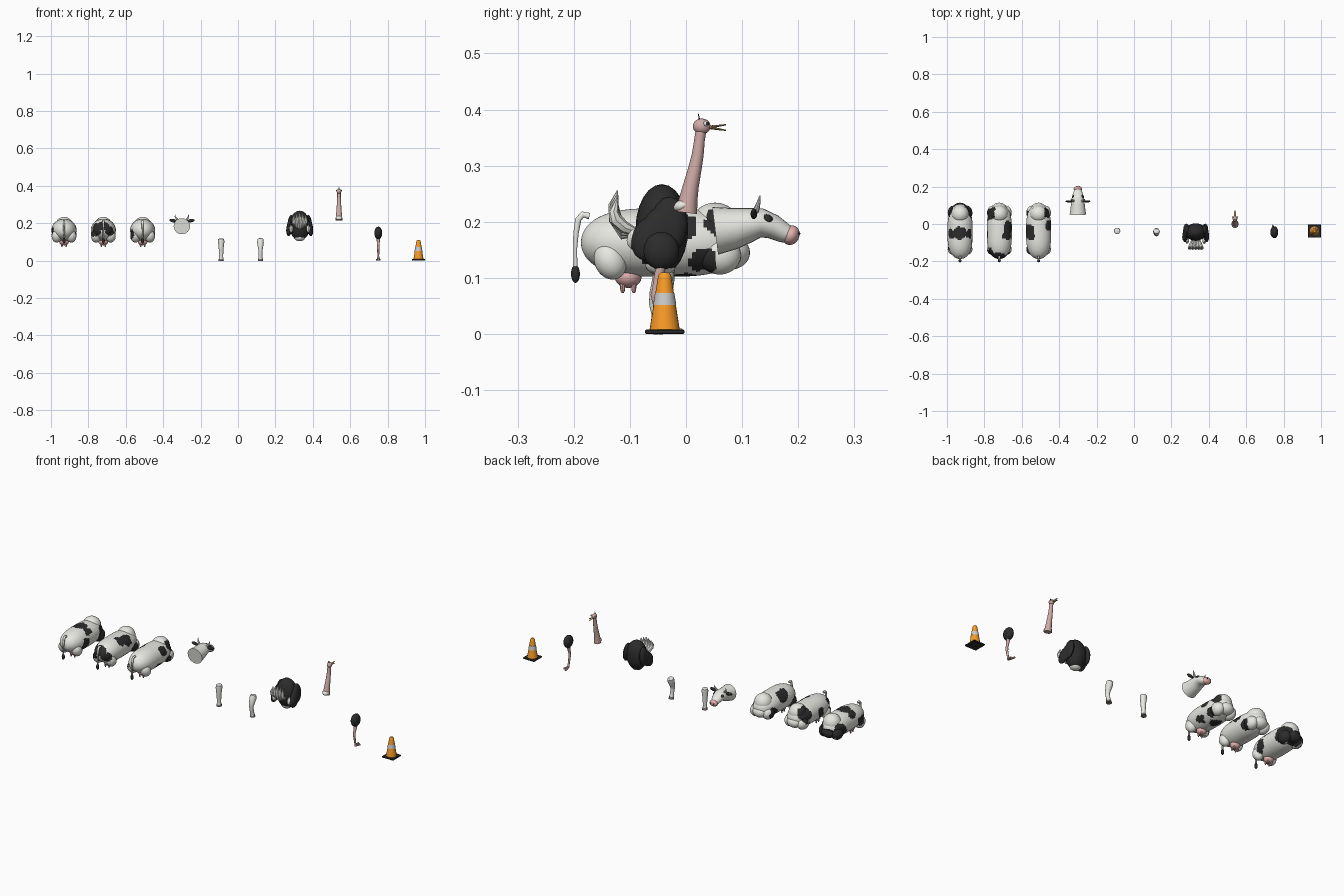
import bpy, bmesh, math
from mathutils import Vector, Matrix, Euler, noise

COL = {"white": (.80, .80, .76, 1), "black": (.025, .025, .025, 1), "pink": (.75, .43, .42, 1),
       "flesh": (.62, .40, .38, 1), "orange": (.95, .33, .02, 1), "beak": (.55, .38, .16, 1),
       "stripe": (.70, .70, .70, 1), "hoof": (.20, .17, .15, 1)}
MATS = {}
for k, c in COL.items():
    MATS[k] = bpy.data.materials.new(k)
    MATS[k].diffuse_color = c


def finish(name, bm, col, spots=None, angle=40):
    bmesh.ops.recalc_face_normals(bm, faces=bm.faces)
    me = bpy.data.meshes.new(name)
    me.materials.append(MATS[col])
    if spots:  # paint irregular black patches
        me.materials.append(MATS["black"])
        for f in bm.faces:
            p = f.calc_center_median() - Vector((spots[0], 0, 0))
            n = noise.noise_vector(p * 28) * .014
            f.material_index = int(any((p + n - Vector(s[:3])).length < s[3] for s in spots[1]))
    bm.to_mesh(me)
    bm.free()
    ob = bpy.data.objects.new(name, me)
    bpy.context.collection.objects.link(ob)
    bpy.ops.object.select_all(action='DESELECT')
    ob.select_set(True)
    bpy.context.view_layer.objects.active = ob
    bpy.ops.object.shade_smooth_by_angle(angle=math.radians(angle))
    return ob


def ball(name, loc, rad, col, rot=(0, 0, 0), seg=20, spots=None):
    bm = bmesh.new()
    bmesh.ops.create_uvsphere(bm, u_segments=seg, v_segments=max(6, seg * 2 // 3), radius=1)
    m = Matrix.Translation(loc) @ Euler([math.radians(a) for a in rot]).to_matrix().to_4x4()
    bmesh.ops.transform(bm, matrix=m @ Matrix.Diagonal((*rad, 1)), verts=bm.verts)
    return finish(name, bm, col, spots)


def tube(name, x0, pts, col, n=16, spots=None):
    """Loft of elliptical rings; each point is x, y, z, side radius, other radius."""
    bm = bmesh.new()
    P = [Vector((x0 + p[0], p[1], p[2])) for p in pts]
    rings = []
    for i, p in enumerate(pts):
        t = (P[min(i + 1, len(P) - 1)] - P[max(i - 1, 0)]).normalized()
        side = Vector((1, 0, 0))
        side = (side - side.dot(t) * t).normalized()
        up = t.cross(side)
        rings.append([bm.verts.new(P[i] + side * p[3] * math.cos(a) + up * p[4] * math.sin(a))
                      for a in (2 * math.pi * j / n for j in range(n))])
    for a, b in zip(rings, rings[1:]):
        for j in range(n):
            bm.faces.new((a[j], a[(j + 1) % n], b[(j + 1) % n], b[j]))
    bm.faces.new(rings[0])
    bm.faces.new(rings[-1])
    return finish(name, bm, col, spots)


def rnd(pts):  # round section: y, z, radius
    return [(0, y, z, r, r) for y, z, r in pts]


# Three cow bodies with different patches (x, y, z, radius)
SPOTS = [
    [(0, -.05, .225, .035), (.05, -.05, .21, .026), (-.05, -.05, .21, .026), (.06, .07, .15, .05),
     (-.06, .06, .15, .045), (.06, -.09, .15, .03), (0, .1, .13, .045), (-.06, -.11, .15, .03)],
    [(-.05, .06, .19, .042), (.05, -.02, .2, .035), (.04, -.06, .21, .03), (0, -.185, .2, .035),
     (-.05, -.17, .17, .042), (.045, -.18, .16, .03), (-.06, -.06, .16, .03), (.06, .04, .13, .03)],
    [(.055, .07, .20, .034), (-.05, -.045, .2, .038), (.06, -.01, .20, .03), (.06, .03, .12, .028),
     (.05, -.05, .13, .025), (-.06, .05, .14, .035), (-.05, -.13, .14, .028), (0, 0, .1, .03)]]
for i, cx in enumerate((-.93, -.72, -.51)):
    sp = (cx, SPOTS[i])
    k = str(i + 1)
    body = []
    for j in range(61):
        t = -math.cos(math.pi * (j + .3) / 60.6)
        r = (1 - abs(t) ** 3.2) ** .5
        body.append((0, -.041 + .146 * t, .163, .066 * r + .001, .06 * r + .001))
    tube("cow_body_" + k, cx, body, "white", 64, sp)
    ball("neck_stump_" + k, (cx, .052, .187), (.047, .047, .047), "white", seg=32, spots=sp)
    ball("brisket_" + k, (cx, .08, .145), (.04, .034, .03), "white", seg=32, spots=sp)
    for s in (-1, 1):
        ball("haunch_" + k, (cx + s * .039, -.135, .13), (.027, .028, .034), "white", (25, 0, 0), 32, sp)
        ball("shoulder_" + k, (cx + s * .036, .06, .14), (.03, .038, .034), "white", seg=32, spots=sp)
        for ty in (-.113, -.093):
            tube("teat_" + k, cx + s * .011, rnd([(ty, .09, .005), (ty, .077, .004), (ty, .073, .002)]), "pink", 8)
    ball("udder_" + k, (cx, -.103, .102), (.026, .024, .02), "pink")
    tube("tail_" + k, cx, rnd([(-.172, .21, .006), (-.184, .213, .006), (-.192, .204, .006), (-.196, .18, .005),
                               (-.198, .15, .004), (-.197, .115, .004)]), "white", 10)
    ball("tail_tuft_" + k, (cx, -.197, .107), (.008, .008, .016), "black", seg=12)

# Cow head
hx = -.30
tube("cow_head", hx, [(0, .052, .184, .044, .043), (0, .085, .188, .039, .037), (0, .112, .194, .036, .031),
                      (0, .135, .198, .034, .026), (0, .155, .191, .029, .022), (0, .175, .180, .022, .018),
                      (0, .19, .175, .017, .013)], "white", 24)
ball("muzzle", (hx, .187, .176), (.023, .015, .018), "pink", (-25, 0, 0))
for s in (-1, 1):
    ball("ear", (hx + s * .048, .121, .214), (.020, .006, .009), "black", (0, -s * 8, 0), 14)
    tube("horn", hx, [(s * .020, .122, .214, .006, .006), (s * .030, .127, .226, .005, .005),
                      (s * .036, .130, .237, .003, .003), (s * .035, .132, .247, .001, .001)], "white", 8)
    ball("eye_patch", (hx + s * .024, .146, .206), (.009, .010, .006), "black", (-25, s * 35, 0), 14)
    ball("nostril", (hx + s * .009, .2, .179), (.003, .004, .003), "black", seg=8)

# Cow front and back legs with hooves
tube("front_leg", -.09, rnd([(-.037, .118, .010), (-.037, .115, .016), (-.037, .1, .017), (-.038, .065, .013),
                             (-.037, .05, .0125), (-.037, .025, .010), (-.037, .01, .012)]), "white")
tube("back_leg", .12, rnd([(-.035, .118, .010), (-.036, .114, .016), (-.042, .098, .018), (-.052, .07, .0135),
                           (-.055, .054, .011), (-.049, .025, .010), (-.046, .01, .012)]), "white")
for hoof_x, hy in ((-.09, -.036), (.12, -.045)):
    tube("hoof", hoof_x, rnd([(hy, .012, .012), (hy + .001, 0, .0145)]), "hoof")

# Ostrich body, wings and plumes
ox = .33
ball("bird_body", (ox, -.043, .187), (.056, .047, .08), "black", seg=18)
for s in (-1, 1):
    for j in range(3):
        ball("wing_feathers", (ox + s * (.05 + .003 * j), -.03 - .017 * j, .195 - .012 * j),
             (.016, .032, .05 - .004 * j), "black", (-12 * j, -s * 6, 0), 12)
    ball("wing_tip", (ox + s * .046, -.088, .17), (.011, .017, .021), "white", (-25, 0, 0), 10)
for j in range(-2, 3):
    a = j * .3
    d = abs(j) * .006
    tube("tail_plume", ox + j * .009, [(0, -.085, .18, .006, .006), (a * .01, -.11, .178 + d, .011, .011),
         (a * .02, -.126, .205, .012, .012), (a * .025, -.129, .23 - d, .009, .009),
         (a * .02, -.122, .256 - d, .001, .001)], "white", 8)
ball("belly", (ox, -.045, .125), (.03, .028, .021), "white", seg=14)

# Ostrich neck and head
nx = .54
tube("bird_neck", nx, rnd([(.001, .216, .019), (.004, .24, .0165), (.009, .265, .014), (.016, .295, .012),
                           (.021, .32, .0105), (.024, .345, .0095), (.027, .365, .0095)]), "flesh", 12)
ball("collar", (nx, -.006, .229), (.018, .017, .011), "white", (20, 0, 0), 12)
ball("bird_head", (nx, .028, .37), (.013, .016, .014), "flesh", seg=14)
for s, z in ((1, .371), (-1, .366)):
    tube("beak", nx, [(0, .038, .3685, .006, .003), (0, .055, .368 + s * .0025, .006, .002),
                      (0, .071, .368 + s * .005, .003, .0012)], "beak", 8)
    ball("bird_eye", (nx + s * .011, .036, .375), (.004, .005, .005), "white", seg=10)
    ball("pupil", (nx + s * .0135, .038, .375), (.002, .003, .003), "black", seg=8)
    tube("head_hair", nx, [(s * .002, .024, .38, .0018, .0018), (s * .005, .022, .393, .0006, .0006)], "black", 6)

# Ostrich leg with toes
lx = .75
ball("feathered_thigh", (lx, -.044, .148), (.021, .032, .034), "black", seg=16)
tube("bird_shank", lx, rnd([(-.043, .125, .010), (-.05, .1, .008), (-.055, .078, .006), (-.056, .07, .0075),
                            (-.055, .06, .006), (-.048, .025, .005), (-.043, .006, .006)]), "flesh", 10)
for s, end in ((-1, -.004), (1, -.014)):
    tube("toe", lx, [(0, -.046, .007, .005, .006), (s * .006, -.025, .006, .005, .005),
                     (s * .008, end - .004, .005, .005, .0045), (s * .008, end, .004, .002, .002)], "flesh", 8)

# Traffic cone
tx, ty = .965, -.038
bm = bmesh.new()
bmesh.ops.create_cube(bm, size=1, matrix=Matrix.Translation((tx, ty, .004)) @ Matrix.Diagonal((.07, .07, .008, 1)))
bmesh.ops.bevel(bm, geom=[e for e in bm.edges], offset=.002, segments=1, affect='EDGES')
finish("cone_base", bm, "black", angle=20)
tube("cone", tx, rnd([(ty, .007, .027), (ty, .098, .0125), (ty, .106, .011), (ty, .110, .007)]), "orange", 24)
tube("cone_stripe", tx, rnd([(ty, .052, .0206), (ty, .073, .0173)]), "stripe", 24)
